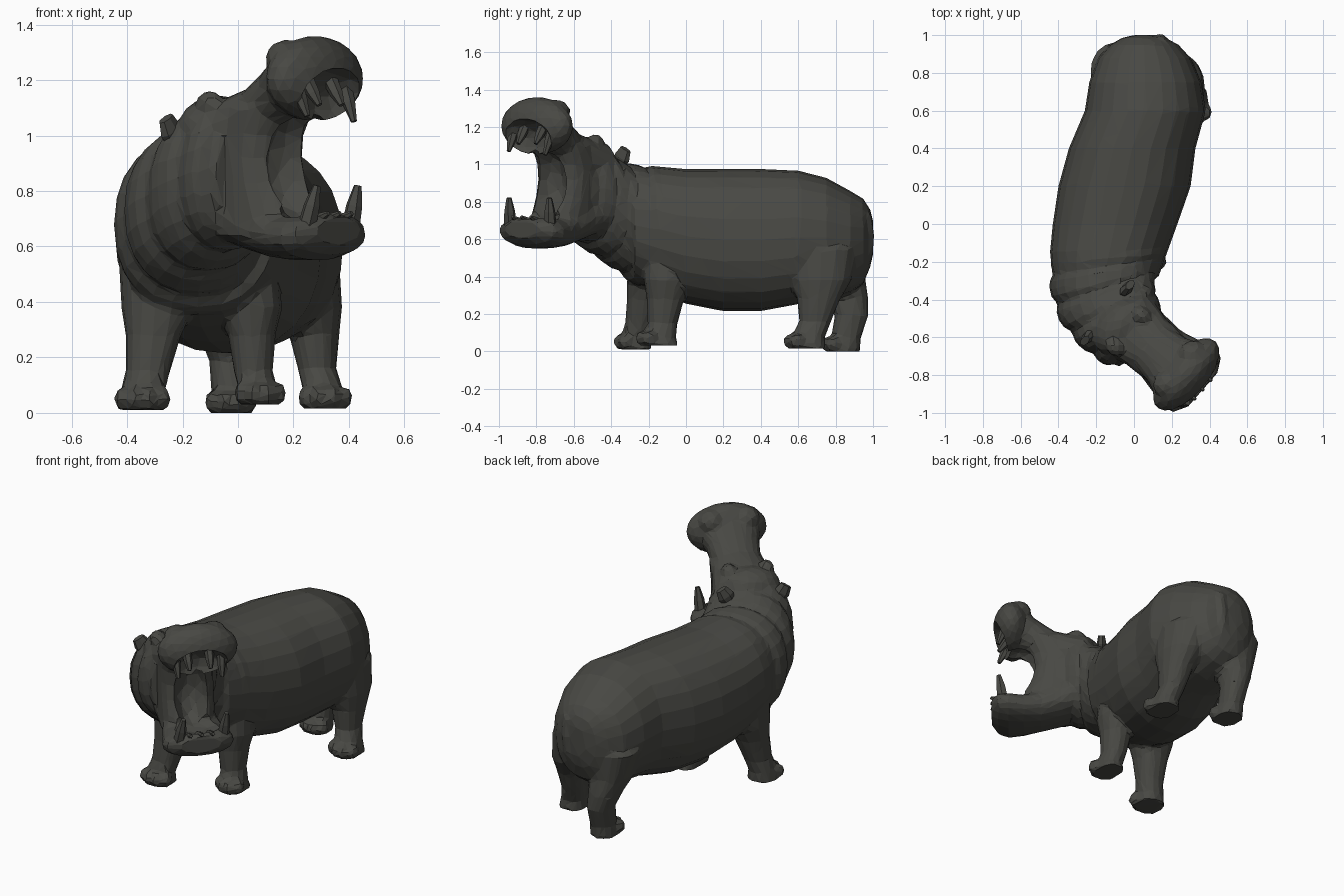
import bpy, bmesh, math
from mathutils import Vector, Matrix

if "Cube" in bpy.data.objects:
    bpy.data.objects.remove(bpy.data.objects["Cube"])

X, Y, Z = Vector((1, 0, 0)), Vector((0, 1, 0)), Vector((0, 0, 1))
F, S = Vector((.755, -.656, 0)), Vector((.656, .755, 0))   # head forward / sideways
hide_mat = bpy.data.materials.new("dark_hide")
hide_mat.diffuse_color = (.065, .065, .057, 1)
hide_mat.use_nodes = True
hide_mat.node_tree.nodes["Principled BSDF"].inputs["Base Color"].default_value = hide_mat.diffuse_color


def head(f, s, z):
    return Vector((0, -.58, z)) + F * f + S * s


def loft(bm, rings, n=20, e=.9):
    """Closed skin through rings of (centre, half axis, half axis)."""
    def pw(t):
        return math.copysign(abs(t) ** e, t)
    loops = []
    for c, u, v in rings:
        angles = [2 * math.pi * i / n for i in range(n)]
        loops.append([bm.verts.new(c + u * pw(math.cos(a)) + v * pw(math.sin(a))) for a in angles])
    for p, q in zip(loops, loops[1:]):
        for i in range(n):
            j = (i + 1) % n
            bm.faces.new((p[i], p[j], q[j], q[i]))
    bm.faces.new(loops[0][::-1])
    bm.faces.new(loops[-1])


def blob(bm, c, a, b, d, sub=3):
    m = Matrix((a, b, d)).transposed().to_4x4()
    m.translation = c
    bmesh.ops.create_icosphere(bm, subdivisions=sub, radius=1, matrix=m)


def spike(bm, base, tip, r, n=6):
    """Blunt tooth from base to tip."""
    axis = (tip - base).normalized()
    u = axis.orthogonal().normalized()
    v = axis.cross(u)
    loft(bm, [(base, u * r, v * r), (base.lerp(tip, .55), u * r * .85, v * r * .85),
              (tip, u * r * .4, v * r * .4)], n, 1)


def finish(bm, name):
    bmesh.ops.recalc_face_normals(bm, faces=bm.faces)
    me = bpy.data.meshes.new(name)
    bm.to_mesh(me)
    bm.free()
    me.materials.append(hide_mat)
    ob = bpy.data.objects.new(name, me)
    bpy.context.collection.objects.link(ob)
    return ob


skin = bmesh.new()

# barrel body: y, x centre, z centre, half width, half height
barrel = [(1.0, .05, .61, .05, .09), (.985, .05, .605, .115, .155), (.95, .055, .59, .18, .225),
          (.88, .055, .585, .245, .272), (.75, .06, .60, .297, .328), (.60, .06, .61, .32, .357),
          (.40, -.01, .595, .335, .38), (.20, -.05, .595, .35, .38), (0, -.10, .615, .33, .36),
          (-.15, -.135, .65, .31, .338), (-.28, -.15, .68, .28, .30)]
loft(skin, [(Vector((x, y, z)), X * w, Z * h) for y, x, z, w, h in barrel], 24)

# neck turning towards the head, with folds: x, y, z, heading, half width, half height
neck = [(-.13, -.16, .655, 3, .305, .33), (-.15, -.28, .68, 12, .30, .315), (-.14, -.39, .745, 25, .28, .285),
        (-.09, -.49, .82, 38, .25, .285), (-.015, -.575, .87, 49, .22, .265), (.06, -.635, .87, 49, .165, .23)]
rings = []
for p, q in zip(neck, neck[1:]):
    for k in range(4):
        x, y, z, a, w, h = [i + (j - i) * k / 4 for i, j in zip(p, q)]
        g = .94 if k == 2 else 1.015
        a = math.radians(a)
        rings.append((Vector((x, y, z)), Vector((math.cos(a), math.sin(a), 0)) * w * g, Z * h * g))
loft(skin, rings, 24)

# raised crown with brow bumps
blob(skin, Vector((-.07, -.545, 1.03)), F * .12, S * .17, Z * .115)
for s in (-.12, .10):
    blob(skin, head(-.03, s, 1.11), F * .055, S * .045, Z * .05)

# snout, lower jaw and cheeks in the head frame: forward, half width, half thickness
snout = [(-.06, 1.0, .19, .14), (.04, 1.04, .17, .115), (.14, 1.09, .14, .10),
         (.24, 1.15, .155, .11), (.34, 1.21, .20, .12)]
t = (Z * .87 - F * .5)
loft(skin, [(head(f, .01, z), S * w, t * h) for f, z, w, h in snout])
jaw = [(-.08, .77, .19, .14), (.06, .71, .165, .12), (.18, .66, .16, .10), (.28, .635, .185, .085),
       (.37, .635, .21, .085), (.43, .645, .195, .075), (.47, .655, .12, .05)]
loft(skin, [(head(f, .015, z), S * w, Z * h) for f, z, w, h in jaw])
cheek = [(.64, .12, .20), (.74, .11, .19), (.82, .10, .155), (.92, .09, .14), (1.0, .09, .15), (1.1, .13, .16)]
loft(skin, [(head(f, .01, z), F * r, S * .158) for z, f, r in cheek], 20, .85)
blob(skin, head(.35, .018, 1.205), F * .115, S * .235, Z * .155)
for s in (-.09, .12):
    blob(skin, head(.31, s, 1.275), F * .075, S * .075, Z * .07)

# legs: x, y, z, half width, half depth from shoulder to sole
legs = {
    "front_right": [(.02, -.10, .55, .12, .13), (.045, -.10, .38, .115, .125), (.05, -.11, .28, .085, .10),
                    (.055, -.125, .15, .07, .08), (.075, -.145, .07, .07, .09), (.08, -.145, .03, .08, .105)],
    "front_left": [(-.27, -.17, .55, .16, .15), (-.29, -.19, .38, .13, .125), (-.305, -.215, .28, .10, .10),
                   (-.325, -.245, .15, .08, .08), (-.345, -.27, .07, .08, .085), (-.345, -.275, .01, .09, .09)],
    "hind_right": [(.20, .72, .55, .165, .20), (.25, .72, .38, .125, .165), (.275, .71, .28, .09, .115),
                   (.285, .69, .16, .07, .085), (.31, .65, .07, .075, .09), (.315, .645, .015, .085, .105)],
    "hind_left": [(-.08, .79, .55, .155, .175), (-.065, .82, .38, .12, .14), (-.05, .865, .28, .09, .11),
                  (-.03, .885, .19, .075, .09), (-.025, .855, .07, .07, .08), (-.025, .835, 0, .08, .095)]}
for leg in legs.values():
    loft(skin, [(Vector((x, y, z)), X * a, Y * b) for x, y, z, a, b in leg], 16)
    x, y, z, a, b = leg[-1]
    for k in (-1, -.35, .35, 1):                       # toes
        dy = -b * (.8 if abs(k) < .5 else .5)
        blob(skin, Vector((x + k * a * .8, y + dy, z + .04)), X * .03, Y * .042, Z * .042, 2)

# tail
tail = [(.12, .89, .80, .045), (.135, .965, .73, .04), (.14, .985, .62, .032), (.13, .98, .52, .03), (.13, .96, .44, .018)]
loft(skin, [(Vector((x, y, z)), X * r, Y * r * .7) for x, y, z, r in tail], 8, 1)

body = finish(skin, "body")

# mouth hollows: gape, palate and tongue bed
hollows = [(head(.30, .01, .89), F * .165, S * .115, Z * .20),
           (head(.475, .02, 1.125), F * .13, S * .175, Z * .12),
           (head(.35, .015, .735), F * .10, S * .155, Z * .055)]
mod = body.modifiers.new("fuse", "REMESH")
mod.mode, mod.voxel_size = "VOXEL", .016
cutters = []
for h in hollows:
    bm = bmesh.new()
    blob(bm, *h)
    cut = finish(bm, "mouth_cutter")
    cut.hide_render = True
    cutters.append(cut)
    mod = body.modifiers.new("mouth", "BOOLEAN")
    mod.operation, mod.object, mod.solver = "DIFFERENCE", cut, "EXACT"
mod = body.modifiers.new("facets", "DECIMATE")
mod.ratio = .06
bpy.context.view_layer.objects.active = body
body.select_set(True)
for m in list(body.modifiers):
    bpy.ops.object.modifier_apply(modifier=m.name)
for c in cutters:
    bpy.data.objects.remove(c)
for p in body.data.polygons:
    p.use_smooth = False

# ears
bm = bmesh.new()
for c, out in ((Vector((-.04, -.345, 1.03)), S), (Vector((-.24, -.595, 1.01)), -S)):
    up = (Z * .85 + out * .5).normalized()
    side = F.cross(up)
    loft(bm, [(c - up * .06, F * .02, side * .03), (c + up * .01, F * .03, side * .05),
              (c + up * .06, F * .02, side * .035)], 7, 1)
finish(bm, "ears")

# tusks and smaller teeth
bm = bmesh.new()
spike(bm, head(.42, -.11, .66), head(.455, -.09, .82), .035)
spike(bm, head(.40, .155, .66), head(.425, .17, .82), .035)
finish(bm, "lower_tusks")
bm = bmesh.new()
for s in (-.05, .015, .08):
    spike(bm, head(.38, s, .68), head(.475, s, .72), .022)
for s, drop in ((-.12, .07), (-.05, .03), (.08, .03), (.15, .09)):
    spike(bm, head(.37, s, 1.20), head(.43, s * .95, 1.14 - drop), .028)
finish(bm, "small_teeth")
